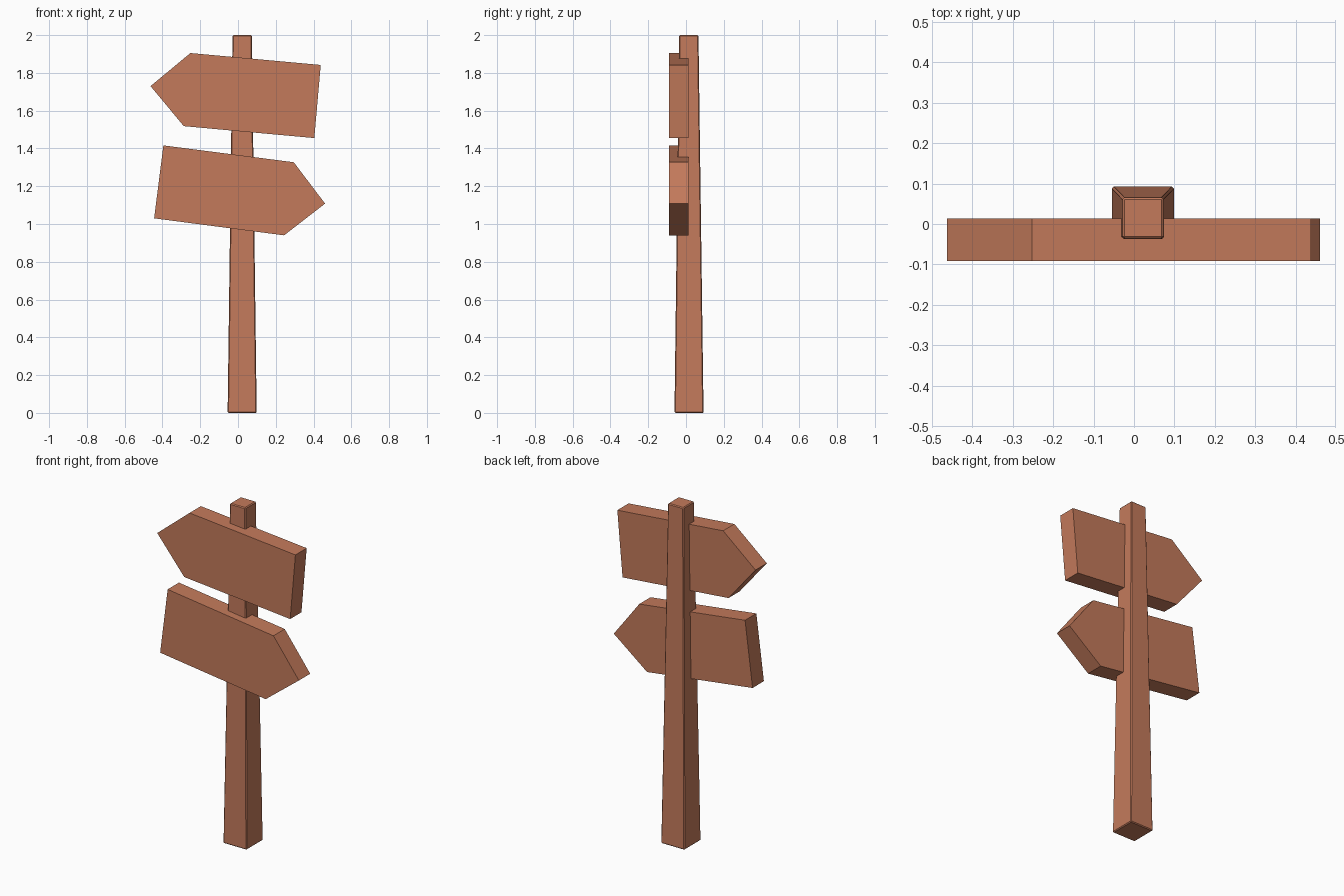
import bpy
import bmesh

cube = bpy.data.objects.get("Cube")
if cube:
    bpy.data.objects.remove(cube, do_unlink=True)

# Single warm wood colour
wood = bpy.data.materials.new("warm_wood")
wood.use_nodes = True
colour = (0.55, 0.195, 0.105, 1)
wood.diffuse_color = colour
wood.node_tree.nodes["Principled BSDF"].inputs["Base Color"].default_value = colour


def loft(name, start, end, bevel=0):
    """Closed solid between two matching outlines."""
    bm = bmesh.new()
    a = [bm.verts.new(p) for p in start]
    b = [bm.verts.new(p) for p in end]
    bm.faces.new(a)
    bm.faces.new(b)
    for i in range(len(a)):
        j = (i + 1) % len(a)
        bm.faces.new((a[i], a[j], b[j], b[i]))
    bmesh.ops.recalc_face_normals(bm, faces=bm.faces)
    mesh = bpy.data.meshes.new(name)
    bm.to_mesh(mesh)
    bm.free()
    mesh.materials.append(wood)
    obj = bpy.data.objects.new(name, mesh)
    bpy.context.collection.objects.link(obj)
    if bevel:
        mod = obj.modifiers.new("worn_edges", "BEVEL")
        mod.width = bevel
        mod.segments = 1
    return obj


def square(cx, cy, half, z):
    return [(cx + sx * half, cy + sy * half, z)
            for sx, sy in ((-1, -1), (1, -1), (1, 1), (-1, 1))]


def board(name, outline):
    return loft(name, [(x, -0.091, z) for x, z in outline],
                [(x, 0.014, z) for x, z in outline])


# Tapered post
loft("post", square(0.022, 0.016, 0.077, 0), square(0.022, 0.015, 0.051, 2), 0.005)

# Arrow boards, pointing opposite ways
board("upper_arrow_board", [(-0.463, 1.73), (-0.252, 1.905), (0.438, 1.842),
                            (0.404, 1.455), (-0.287, 1.518)])
board("lower_arrow_board", [(-0.395, 1.416), (0.295, 1.327), (0.461, 1.108),
                            (0.244, 0.94), (-0.444, 1.03)])
